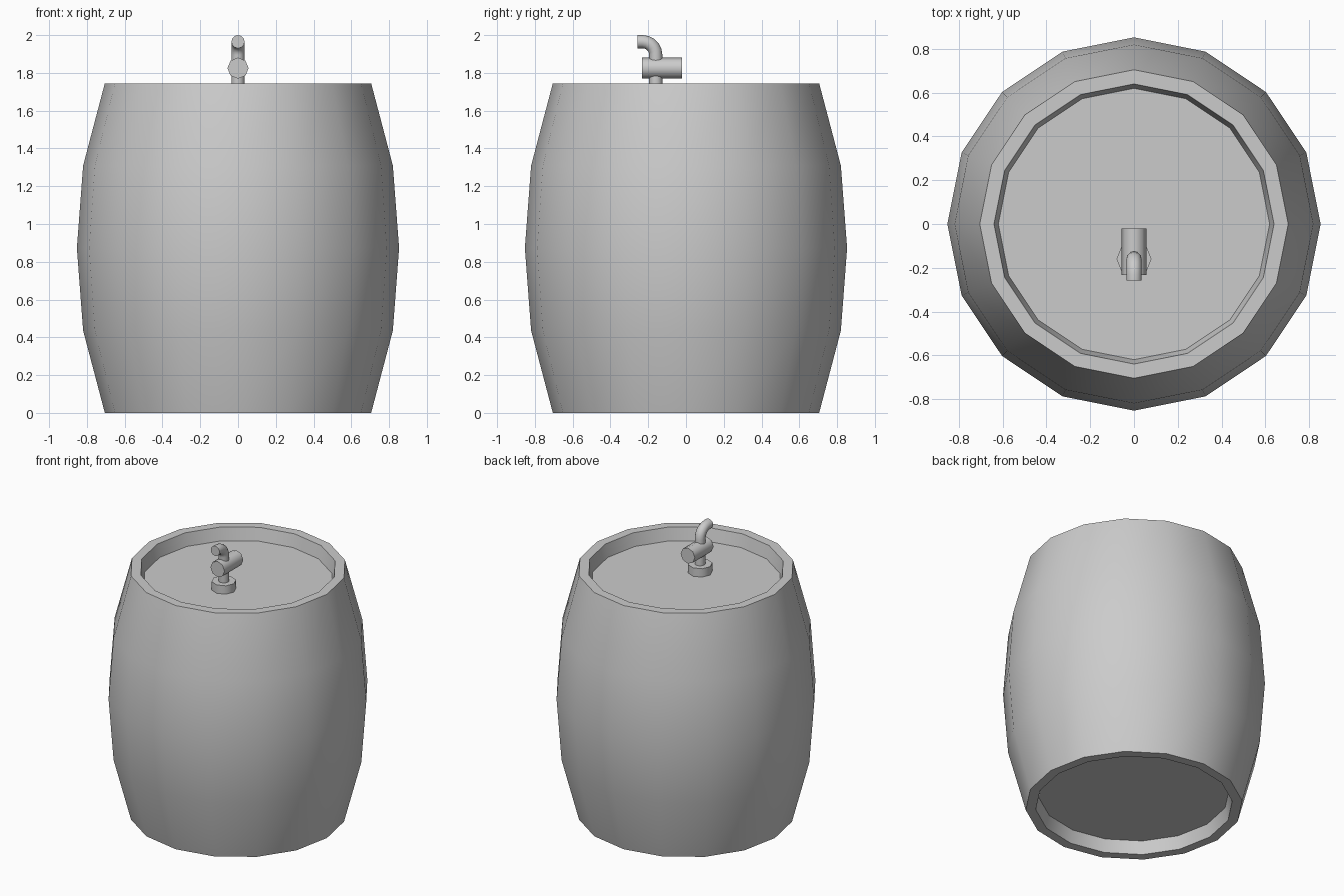
import bpy
import bmesh
import math
from mathutils import Vector

default = bpy.data.objects.get("Cube")
if default:
    bpy.data.objects.remove(default, do_unlink=True)

# One plain grey for everything
grey = bpy.data.materials.new("plain_grey")
grey.use_nodes = True
grey.diffuse_color = (0.6, 0.6, 0.6, 1)
grey.node_tree.nodes["Principled BSDF"].inputs["Base Color"].default_value = (0.6, 0.6, 0.6, 1)


def sweep(name, rings, sides):
    """Skin a closed solid over rings of (y, z, radius, forward tilt)."""
    bm = bmesh.new()
    loops = []
    for y, z, r, tilt in rings:
        across = Vector((0, math.cos(tilt), math.sin(tilt)))
        loop = []
        for i in range(sides):
            a = math.tau * i / sides
            loop.append(bm.verts.new(Vector((r * math.cos(a), y, z)) + across * r * math.sin(a)))
        loops.append(loop)
    for low, high in zip(loops, loops[1:]):
        for i in range(sides):
            j = (i + 1) % sides
            bm.faces.new((low[i], low[j], high[j], high[i]))
    bm.faces.new(loops[0][::-1])
    bm.faces.new(loops[-1])
    bmesh.ops.recalc_face_normals(bm, faces=bm.faces)
    mesh = bpy.data.meshes.new(name)
    bm.to_mesh(mesh)
    bm.free()
    mesh.materials.append(grey)
    obj = bpy.data.objects.new(name, mesh)
    bpy.context.collection.objects.link(obj)
    bpy.ops.object.select_all(action='DESELECT')
    obj.select_set(True)
    bpy.context.view_layer.objects.active = obj
    bpy.ops.object.shade_smooth_by_angle(angle=math.radians(50))
    return obj


HEIGHT = 1.745
RECESS = 0.09
LID = HEIGHT - RECESS
TAP_Y = -0.16

# Barrel: bulging staves with a rim and recessed head at both ends
lower = [(RECESS, 0.62), (0, 0.64), (0, 0.705), (HEIGHT / 4, 0.82)]
upper = [(HEIGHT - z, r) for z, r in reversed(lower)]
profile = lower + [(HEIGHT / 2, 0.853)] + upper
sweep("barrel", [(0, z, r, 0) for z, r in profile], 16)

# Tap flange on the lid
sweep("tap_flange", [(TAP_Y, LID, 0.08, 0), (TAP_Y, LID + 0.06, 0.08, 0)], 8)

# Horizontal valve body
sweep("tap_valve", [(y, 1.825, 0.056, math.pi / 2) for y in (-0.02, -0.232)], 8)

# Stem rising through the valve and bending forward into the spout
BEND = 0.07
PIPE = 0.035
bend_z = 2 - PIPE - BEND
rings = [(TAP_Y, LID, PIPE, 0)]
for i in range(6):
    t = math.pi / 2 * i / 5
    rings.append((TAP_Y - BEND * (1 - math.cos(t)), bend_z + BEND * math.sin(t), PIPE, t))
rings.append((-0.258, 2 - PIPE, PIPE, math.pi / 2))
sweep("tap_spout", rings, 12)
